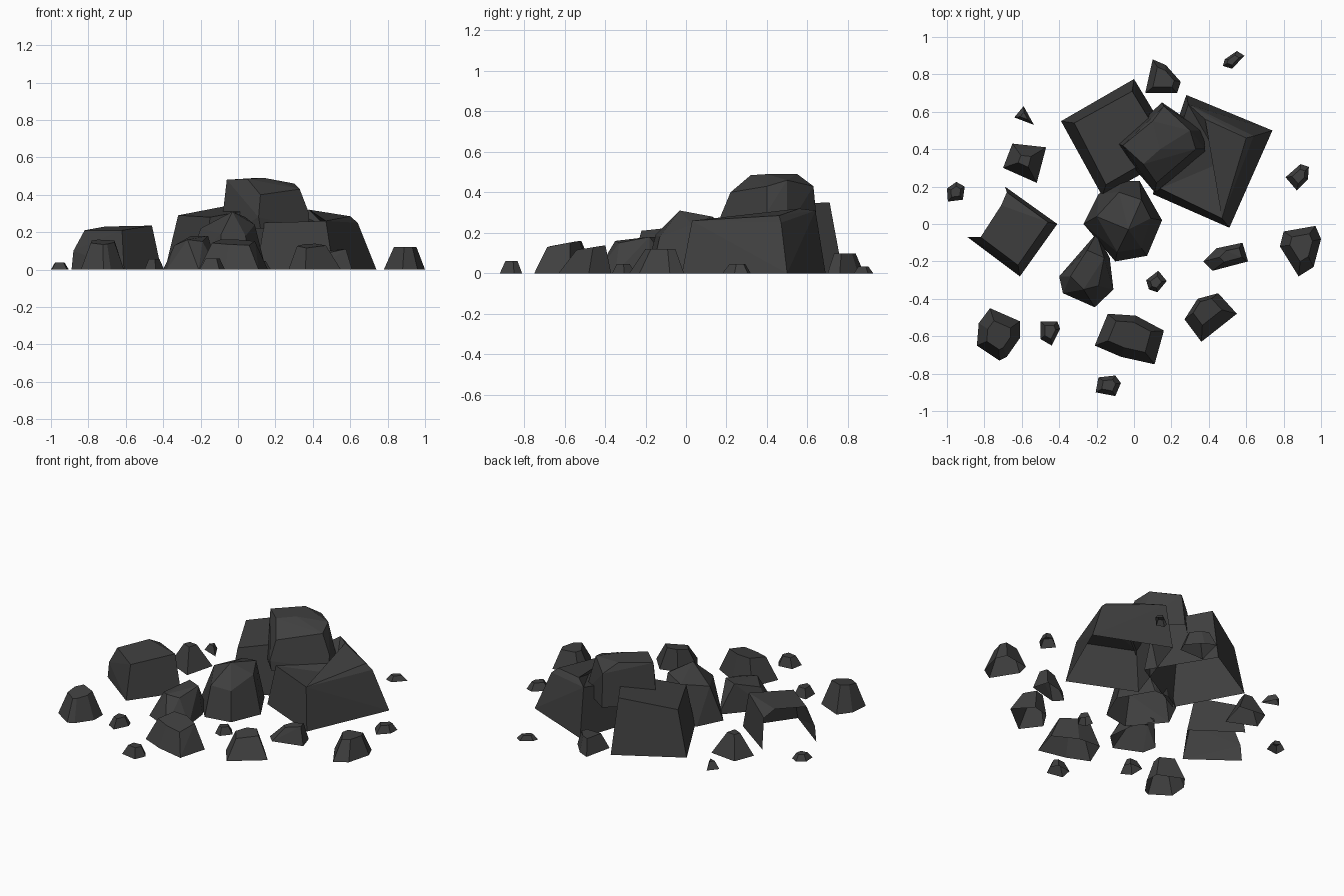
import bpy, bmesh, math
from mathutils import Vector

if "Cube" in bpy.data.objects:
    bpy.data.objects.remove(bpy.data.objects["Cube"])

stone = bpy.data.materials.new("dark grey stone")
stone.diffuse_color = (0.05, 0.05, 0.05, 1)
stone.use_nodes = True
stone.node_tree.nodes["Principled BSDF"].inputs["Base Color"].default_value = stone.diffuse_color


def hull_rock(name, pts, floor=0.0, dent=None, open_dir=None):
    """Faceted boulder: convex hull with an open underside, optional dented top."""
    bm = bmesh.new()
    for p in pts:
        bm.verts.new(p)
    res = bmesh.ops.convex_hull(bm, input=bm.verts[:])
    junk = [v for v in bm.verts if not v.link_faces]
    bmesh.ops.delete(bm, geom=junk, context='VERTS')
    bmesh.ops.recalc_face_normals(bm, faces=bm.faces[:])
    bmesh.ops.dissolve_limit(bm, angle_limit=math.radians(6), verts=bm.verts[:], edges=bm.edges[:])
    bm.normal_update()
    # hollow shell: no underside
    gone = [f for f in bm.faces if f.normal.z < -0.6]
    if open_dir:
        d = Vector(open_dir).normalized()
        gone += [f for f in bm.faces if f.normal.dot(d) > 0.85 and f not in gone]
    bmesh.ops.delete(bm, geom=gone, context='FACES')
    # broken hollow in the top face
    if dent:
        ups = [f for f in bm.faces if f.normal.z > 0.7]
        top = max(ups, key=lambda f: f.calc_area())
        poked = bmesh.ops.poke(bm, faces=[top])
        poked["verts"][0].co = dent
    me = bpy.data.meshes.new(name)
    bm.to_mesh(me)
    bm.free()
    me.materials.append(stone)
    ob = bpy.data.objects.new(name, me)
    bpy.context.collection.objects.link(ob)
    return ob


def boulder(name, base, top, z0=0.0, **kw):
    """Base outline (x, y) and upper points (x, y, z), in hundredths."""
    pts = [(x / 100, y / 100, z0) for x, y in base]
    pts += [(x / 100, y / 100, z / 100) for x, y, z in top]
    return hull_rock(name, pts, z0, **kw)


def pebble(name, outline, h, k=0.55, tilt=(0, 0), shift=(0, 0)):
    """Loose stone whose top is a shrunken, tilted copy of its base outline."""
    n = len(outline)
    cx = sum(p[0] for p in outline) / n
    cy = sum(p[1] for p in outline) / n
    r = max(math.hypot(x - cx, y - cy) for x, y in outline)
    top, mid = [], []
    for x, y in outline:
        dx, dy = x - cx, y - cy
        drop = tilt[0] * dx / r + tilt[1] * dy / r
        top.append((cx + shift[0] + dx * k, cy + shift[1] + dy * k, h * min(1, 0.92 + drop)))
    return boulder(name, outline, top + mid)


# main pile
boulder("back_slab", [(-39, 55), (0, 77.5), (24, 38), (-17, 15)],
        [(-32, 54, 29), (-1, 71, 35), (18, 40, 34), (-15, 21, 28)])
boulder("right_boulder", [(28, 69), (74, 50), (51, -2), (10, 16)],
        [(29, 64, 31), (38, 56, 32), (64, 47, 25), (60, 46, 28.5), (47, 3, 26), (14, 19, 25)],
        dent=(0.47, 0.33, 0.23))
boulder("top_boulder", [(-9, 43), (15, 65), (37, 50), (38, 38), (12, 17), (0, 30)],
        [(-6, 42, 48), (5, 32, 48.5), (12, 22, 40), (14, 40, 49), (10, 55, 49), (16, 63, 43),
         (30, 50, 46), (33, 40, 43), (38, 40, 30), (11, 17, 28)], z0=0.22)
boulder("centre_boulder", [(-19, 16), (-7, 23), (3, 23), (15, 2), (7, -17), (-10, -20), (-27, 0)],
        [(-3, -3, 31), (4, 13, 28), (-8, 17, 25), (-20, 4, 22), (9, 3, 24), (-9, -15, 19), (4, -13, 18)])
boulder("front_boulder", [(-40, -28), (-20, -5), (-13, -18), (-11, -35), (-21, -44.5), (-38, -37)],
        [(-25, -14, 18), (-34, -28, 13), (-27, -35, 16), (-19, -33, 15), (-16, -18, 18)])
boulder("left_boulder", [(-69, 20), (-41, 0), (-61, -28), (-89, -7)],
        [(-68, 17, 19), (-46, 1, 23.5), (-62, -22, 21), (-82, -7, 21), (-71, 10, 23), (-88, -7, 10)],
        open_dir=(-0.8, 0.6, 0.15))

# loose medium stones
pebble("left_back_stone", [(-70, 30), (-65, 43), (-47, 41), (-52, 22)], 15, 0.3)
pebble("rear_stone", [(6, 70), (10, 88), (17, 85), (25, 76), (23, 70)], 10.5, 0.6)
pebble("far_right_stone", [(78, -12), (80, -4), (97, -1), (100, -8), (96, -23), (88, -28)], 13, 0.55, shift=(0, 1))
pebble("right_wedge_stone", [(37, -20), (44, -13), (58, -10), (61, -20), (42, -25)], 11, 0.5, (0.1, 0.1), (3, 1))
pebble("right_front_stone", [(27, -51), (34, -40), (45, -37), (55, -48), (36, -63)], 14, 0.55, (0, 0.1), (-1, 2))
pebble("front_stone", [(-14, -48), (1, -49), (16, -57), (11, -75), (-7, -71), (-21, -65)], 16, 0.62, (0, 0.15), (0, 1))
pebble("left_front_stone", [(-77, -45), (-61, -52), (-61, -61), (-68, -71), (-72, -73), (-84, -65), (-83, -53)],
       16, 0.55, (0, 0.1))

# pebbles
pebble("pebble_a", [(-64, 57), (-59, 63), (-53.5, 53)], 5, 0.4)
pebble("pebble_b", [(-99.5, 12), (-100, 19), (-95, 22.5), (-90.5, 20), (-91.5, 13)], 4)
pebble("pebble_c", [(47.5, 84.5), (48.5, 88), (55, 92.5), (59, 90), (52.5, 83)], 3.5)
pebble("pebble_d", [(81, 25), (89, 32), (93.5, 30.5), (93, 24), (87, 18)], 5)
pebble("pebble_e", [(6.5, -30), (13, -25), (17.5, -30.5), (12.5, -36.5), (8, -35)], 5)
pebble("pebble_f", [(-50, -52), (-41, -52), (-39.5, -56), (-44, -65), (-50, -61.5)], 6)
pebble("pebble_g", [(-19, -82), (-10, -81), (-7, -85), (-10, -92), (-20.5, -90)], 6.5)
